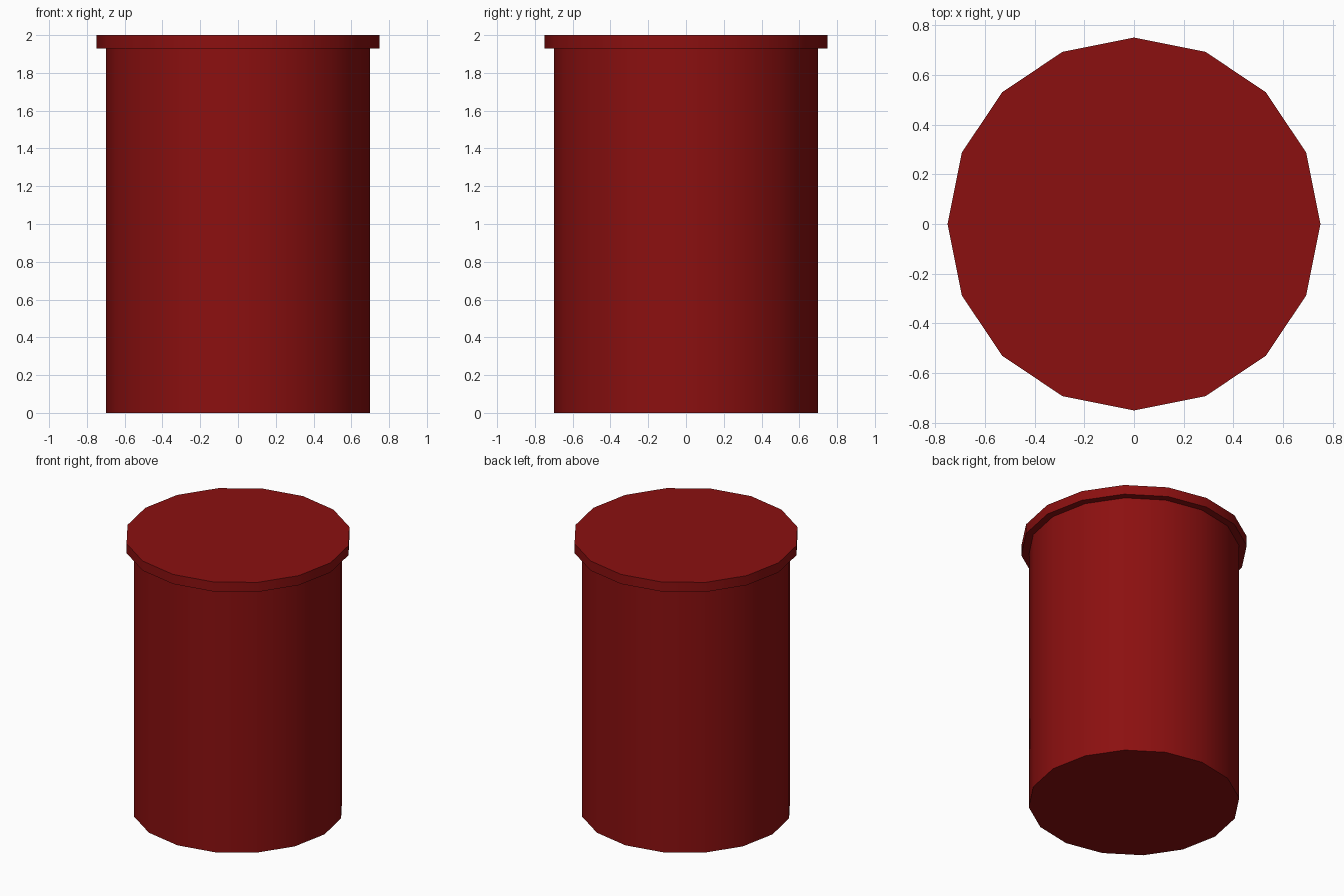
import bpy, bmesh, math

if "Cube" in bpy.data.objects:
    bpy.data.objects.remove(bpy.data.objects["Cube"])

SIDES = 16
# Side profile (radius, z): body wall, step under the lid, lid rim
PROFILE = [(0.70, 0.0), (0.70, 1.93), (0.75, 1.93), (0.75, 2.0)]

red = bpy.data.materials.new("dark_red")
red.diffuse_color = (0.26, 0.005, 0.005, 1.0)
red.use_nodes = True
red.node_tree.nodes["Principled BSDF"].inputs["Base Color"].default_value = red.diffuse_color

# Canister: one closed shell, body with overhanging lid
bm = bmesh.new()
rings = []
for r, z in PROFILE:
    angles = [2 * math.pi * i / SIDES for i in range(SIDES)]
    rings.append([bm.verts.new((r * math.cos(a), r * math.sin(a), z)) for a in angles])
for low, high in zip(rings, rings[1:]):
    for i in range(SIDES):
        j = (i + 1) % SIDES
        bm.faces.new((low[i], low[j], high[j], high[i]))
bm.faces.new(rings[0][::-1])
bm.faces.new(rings[-1])
bmesh.ops.recalc_face_normals(bm, faces=bm.faces)

mesh = bpy.data.meshes.new("lidded_canister")
bm.to_mesh(mesh)
bm.free()
mesh.materials.append(red)
obj = bpy.data.objects.new("lidded_canister", mesh)
bpy.context.collection.objects.link(obj)

# Smooth walls, crisp rims
bpy.context.view_layer.objects.active = obj
obj.select_set(True)
bpy.ops.object.shade_smooth_by_angle(angle=math.radians(30))
